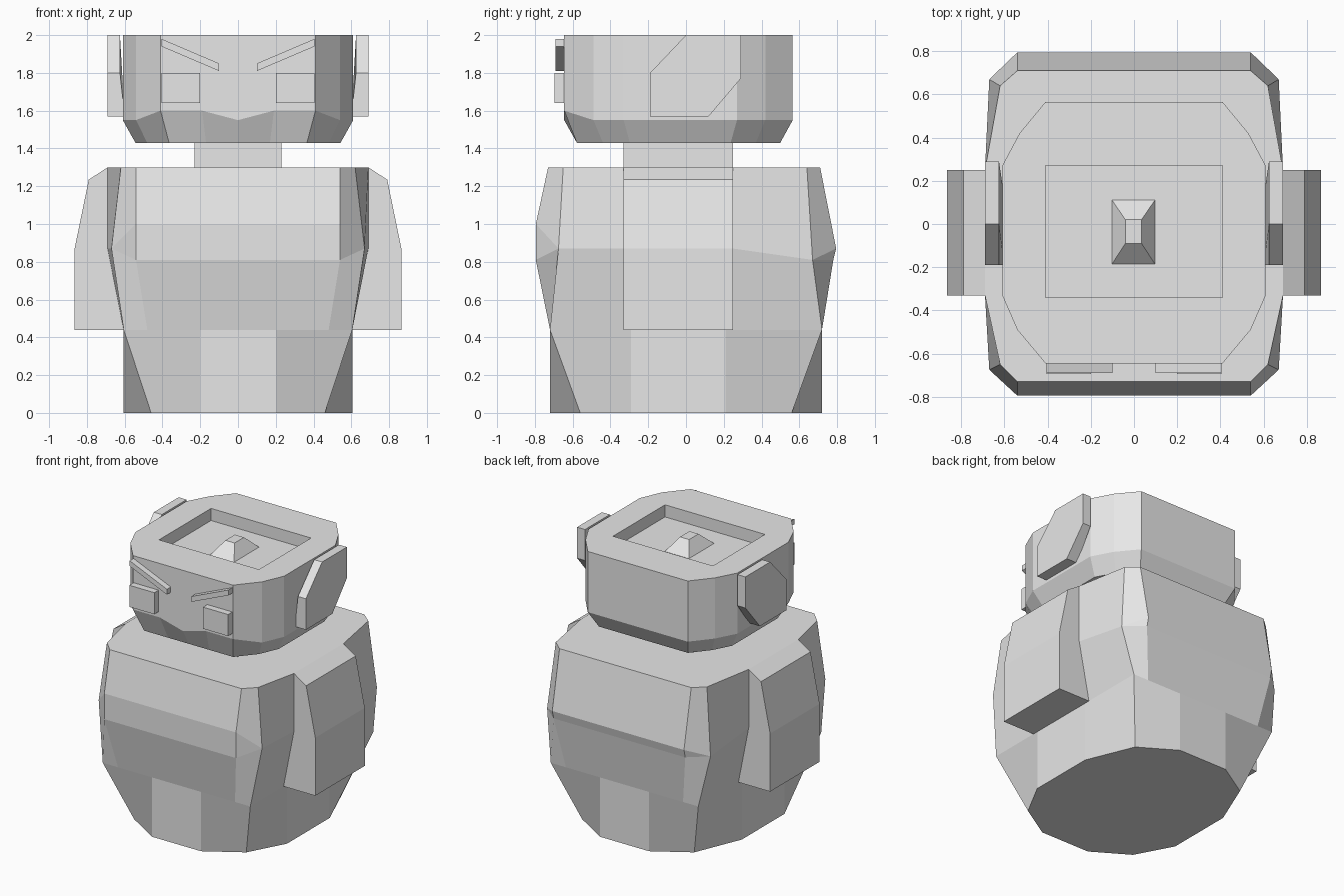
import bpy
import bmesh

cube = bpy.data.objects.get("Cube")
if cube:
    bpy.data.objects.remove(cube, do_unlink=True)

grey = bpy.data.materials.new("light_grey")
grey.use_nodes = True
grey.diffuse_color = (0.8, 0.8, 0.8, 1)
grey.node_tree.nodes["Principled BSDF"].inputs["Base Color"].default_value = (0.8, 0.8, 0.8, 1)


def mirrored_ring(half):
    """Closed ring from points on the +x side, listed front to back."""
    return list(half) + [(-x, y, z) for x, y, z in reversed(half) if x > 0]


def loft(name, rings):
    """Skin rings of equal length, cap both ends, and merge repeated points."""
    bm = bmesh.new()
    loops = [[bm.verts.new(p) for p in ring] for ring in rings]
    for low, high in zip(loops, loops[1:]):
        for i in range(len(low)):
            j = (i + 1) % len(low)
            bm.faces.new((low[i], low[j], high[j], high[i]))
    bm.faces.new(loops[0][::-1])
    bm.faces.new(loops[-1])
    bmesh.ops.remove_doubles(bm, verts=bm.verts, dist=0.0005)
    bmesh.ops.recalc_face_normals(bm, faces=bm.faces)
    mesh = bpy.data.meshes.new(name)
    bm.to_mesh(mesh)
    bm.free()
    mesh.materials.append(grey)
    obj = bpy.data.objects.new(name, mesh)
    bpy.context.collection.objects.link(obj)
    return obj


def rectangle(x0, x1, y0, y1, z):
    return [(x0, y0, z), (x1, y0, z), (x1, y1, z), (x0, y1, z)]


def pair(name, ring_a, ring_b):
    """Left part plus its mirror image on the right."""
    for side, sign in (("left", 1), ("right", -1)):
        loft(f"{side}_{name}", [[(sign * x, y, z) for x, y, z in ring]
                                for ring in (ring_a, ring_b)])


# Lower body: a rectangle narrowing to a twelve-sided base
base = [(0.2, -0.72, 0), (0.46, -0.56, 0), (0.605, -0.29, 0),
        (0.605, 0.21, 0), (0.46, 0.56, 0), (0.2, 0.72, 0)]
waist = [(0.2, -0.72, 0.44), (0.605, -0.72, 0.44), (0.605, -0.29, 0.44),
         (0.605, 0.21, 0.44), (0.605, 0.72, 0.44), (0.2, 0.72, 0.44)]
loft("lower_body", [mirrored_ring(base), mirrored_ring(waist)])

# Upper body: bulging, with cut corners
hem = [(0.48, -0.72, 0.44), (0.605, -0.72, 0.44), (0.605, -0.33, 0.44),
       (0.605, 0.25, 0.44), (0.605, 0.72, 0.44), (0.48, 0.72, 0.44)]
belly = [(0.54, -0.795, 0.81), (0.67, -0.675, 0.87), (0.69, -0.33, 0.87),
         (0.69, 0.25, 0.87), (0.67, 0.67, 0.81), (0.54, 0.78, 0.81)]
chest = belly[:]
chest[0] = (0.54, -0.795, 1.0)
chest[-1] = (0.54, 0.795, 0.87)
shoulder = [(0.54, -0.73, 1.3), (0.62, -0.65, 1.3), (0.69, -0.33, 1.3),
            (0.69, 0.25, 1.3), (0.62, 0.64, 1.3), (0.54, 0.71, 1.3)]
loft("upper_body", [mirrored_ring(r) for r in (hem, belly, chest, shoulder)])

# Arms
arm = [(0.605, 0.44), (0.865, 0.44), (0.865, 0.87), (0.79, 1.235), (0.69, 1.3), (0.65, 1.3)]
pair("arm", [(x, -0.33, z) for x, z in arm], [(x, 0.25, z) for x, z in arm])

# Neck
loft("neck", [rectangle(-0.23, 0.23, -0.33, 0.25, z) for z in (1.28, 1.45)])

# Head: bevelled jaw, chin notch and a rectangular recess in the crown
outline = [(0, -0.645), (0.19, -0.645), (0.41, -0.645), (0.54, -0.49), (0.61, -0.33),
           (0.61, 0.27), (0.53, 0.42), (0.41, 0.565)]
jaw_heights = [1.55, 1.6, 1.6] + [1.55] * 5
mid_y = -0.035
jaw_base = [(x * 0.89, mid_y + (y - mid_y) * 0.89, 1.43) for x, y in outline]
jaw = [(x, y, z) for (x, y), z in zip(outline, jaw_heights)]
crown = [(x, y, 2) for x, y in outline]


def recess(z):
    return [(min(x, 0.41), -0.34 if y < 0 else 0.27, z) for x, y in outline]


loft("head", [mirrored_ring(r) for r in (jaw_base, jaw, crown, recess(2), recess(1.91))])

# Small stud inside the recess
loft("crown_stud", [rectangle(-0.105, 0.1, -0.19, 0.115, 1.905),
                    rectangle(-0.04, 0.035, -0.09, 0.02, 2)])

# Ears: upper half stands slightly off the head
ear = [(-0.19, 1.57), (0.12, 1.57), (0.29, 1.77), (0.29, 2), (0, 2), (-0.19, 1.8)]
pair("ear", [(0.6 if z < 1.7 else 0.625, y, z) for y, z in ear],
     [(0.69, y, z) for y, z in ear])

# Eyes and slanted brows
pair("eye", *[[(x, y, z) for x, z in ((0.2, 1.64), (0.405, 1.64), (0.405, 1.8), (0.2, 1.8))]
              for y in (-0.695, -0.64)])
pair("brow", *[[(x, y, z) for x, z in ((0.1, 1.81), (0.405, 1.94), (0.405, 1.98), (0.1, 1.85))]
               for y in (-0.69, -0.64)])
